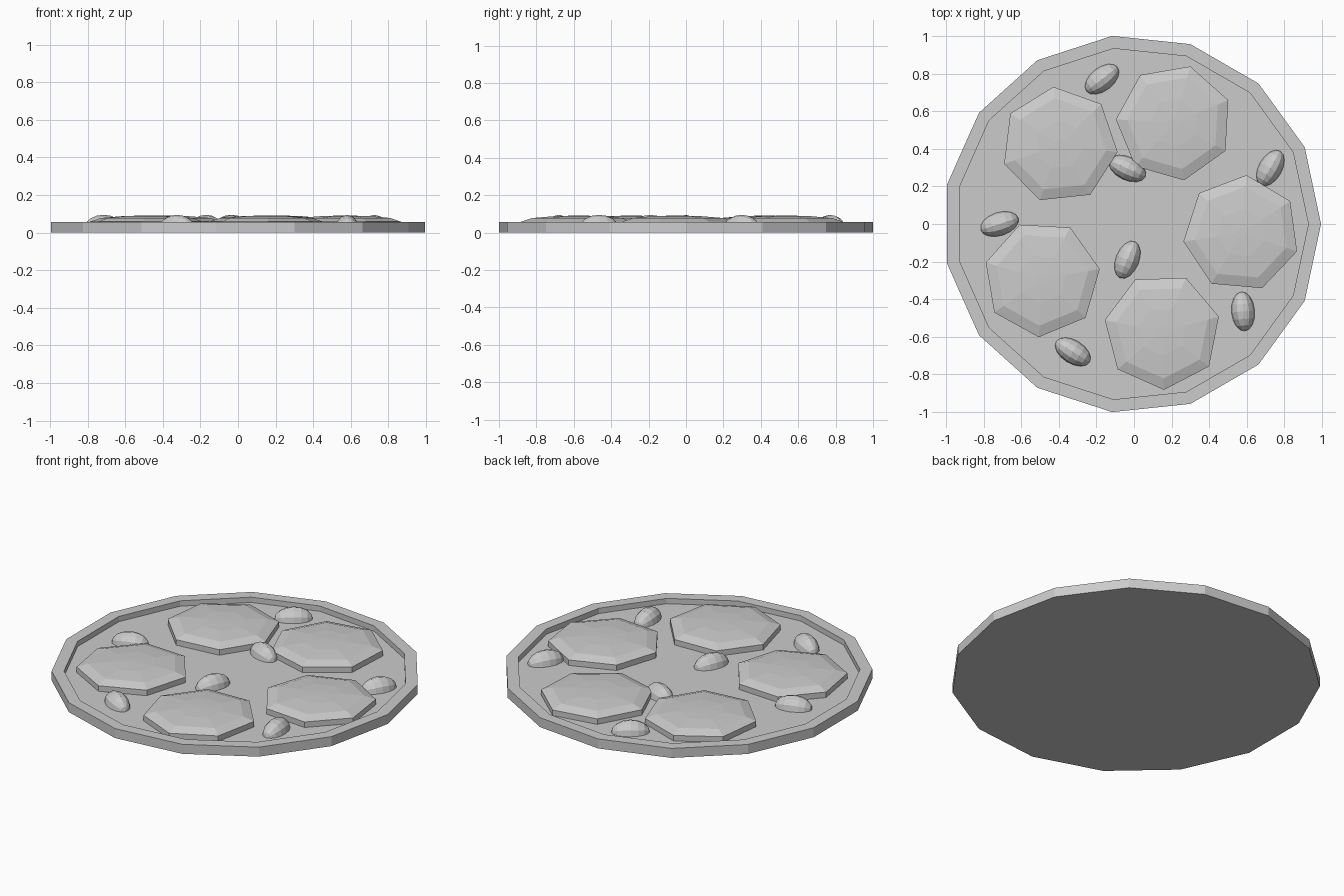
import bpy, bmesh
from math import sin, cos, pi, radians
from mathutils import Matrix

if "Cube" in bpy.data.objects:
    bpy.data.objects.remove(bpy.data.objects["Cube"])


def finish(name, bm):
    bmesh.ops.recalc_face_normals(bm, faces=bm.faces)
    me = bpy.data.meshes.new(name)
    bm.to_mesh(me)
    bm.free()
    ob = bpy.data.objects.new(name, me)
    bpy.context.collection.objects.link(ob)
    return ob


def lathe(name, profile, sides, centre, turn):
    """Stack polygon rings (radius, z) and cap both ends."""
    bm = bmesh.new()
    rings = []
    for r, z in profile:
        rings.append([bm.verts.new((centre[0] + r * cos(turn + 2 * pi * i / sides),
                                    centre[1] + r * sin(turn + 2 * pi * i / sides), z))
                      for i in range(sides)])
    for a, b in zip(rings, rings[1:]):
        for i in range(sides):
            j = (i + 1) % sides
            bm.faces.new((a[i], a[j], b[j], b[i]))
    bm.faces.new(rings[0][::-1])
    bm.faces.new(rings[-1])
    return finish(name, bm)


def bean(name, x, y, angle):
    """Faceted half ellipsoid lying on the floor, poles along its length."""
    bm = bmesh.new()
    bmesh.ops.create_uvsphere(bm, u_segments=12, v_segments=8, radius=1)
    m = (Matrix.Translation((x, y, FLOOR)) @ Matrix.Rotation(radians(angle), 4, 'Z')
         @ Matrix.Diagonal((0.105, 0.062, 0.07, 1)) @ Matrix.Rotation(pi / 2, 4, 'Y'))
    bmesh.ops.transform(bm, matrix=m, verts=bm.verts)
    bmesh.ops.bisect_plane(bm, geom=bm.verts[:] + bm.edges[:] + bm.faces[:],
                           plane_co=(0, 0, FLOOR - 0.005), plane_no=(0, 0, 1), clear_inner=True)
    bmesh.ops.holes_fill(bm, edges=[e for e in bm.edges if e.is_boundary])
    return finish(name, bm)


FLOOR = 0.025

# Fifteen-sided base with raised rim and recessed floor
lathe("base_with_rim", [(1.0055, 0), (1.0055, 0.057), (0.938, 0.057), (0.938, FLOOR)],
      15, (-0.011, 0), 0)

# Seven-sided domed slices
slices = [(-0.396, 0.42, 96), (0.214, 0.539, 74), (0.571, -0.05, 85),
          (0.15, -0.571, 66), (-0.489, -0.291, 112.5)]
for k, (x, y, a) in enumerate(slices):
    lathe(f"round_slice_{k + 1}",
          [(0.311, FLOOR - 0.003), (0.311, 0.058), (0.25, 0.078), (0.13, 0.088), (0.03, 0.091)],
          7, (x, y), radians(a))

# Small olives
olives = [(-0.17, 0.77, 38), (-0.035, 0.295, -25), (0.725, 0.297, 60), (-0.715, 0, 18),
          (-0.035, -0.19, 68), (0.58, -0.465, 95), (-0.325, -0.68, -32)]
for k, o in enumerate(olives):
    bean(f"olive_{k + 1}", *o)
